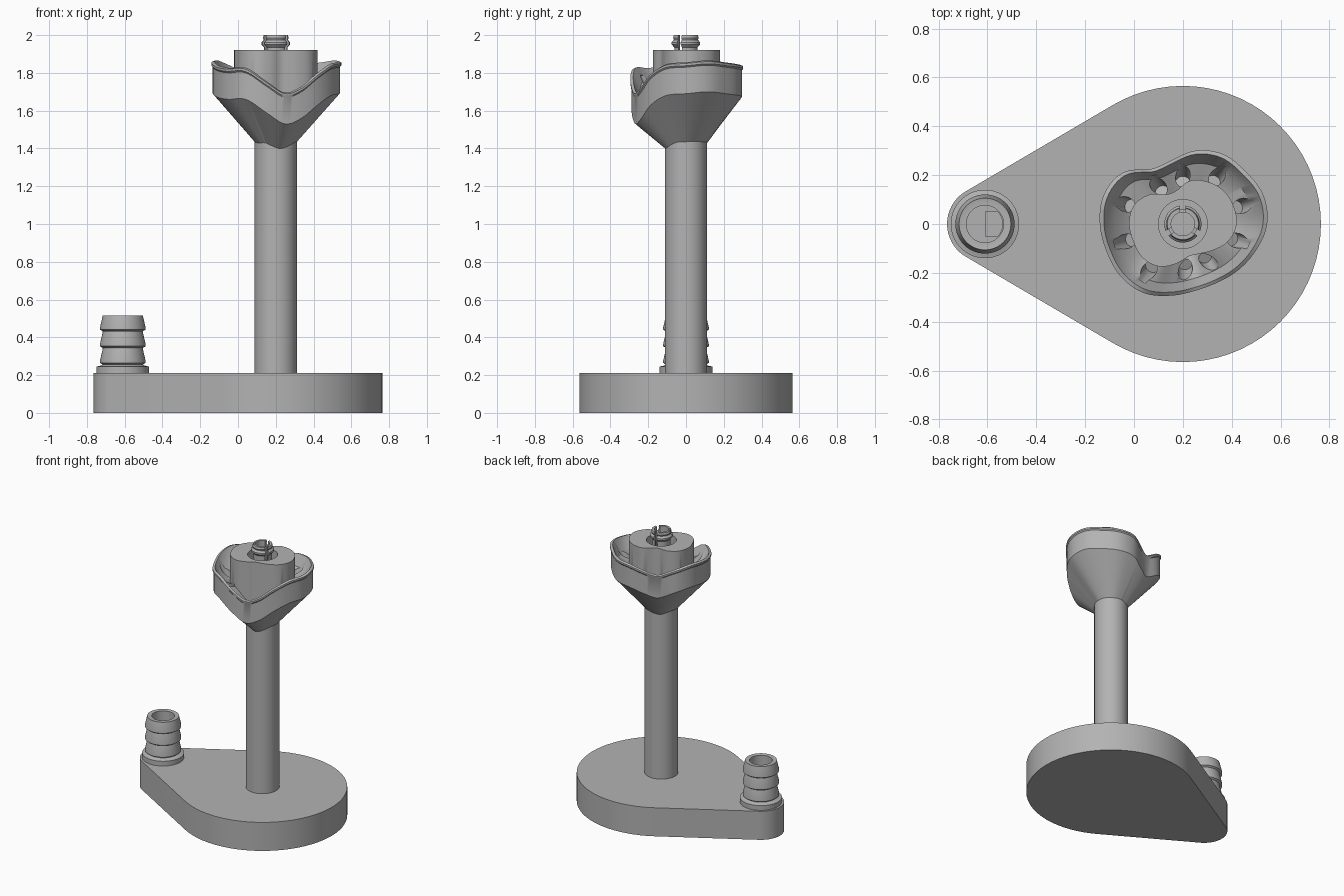
import bpy, bmesh
from math import sin, cos, pi, acos, radians, floor
from mathutils import Vector, Matrix

if "Cube" in bpy.data.objects:
    bpy.data.objects.remove(bpy.data.objects["Cube"])

STEM = Vector((0.2, 0, 0))
SPOUT = Vector((-0.61, 0, 0))

grey = bpy.data.materials.new("plain_grey")
grey.use_nodes = True
grey.diffuse_color = (0.45, 0.45, 0.45, 1)
grey.node_tree.nodes["Principled BSDF"].inputs["Base Color"].default_value = grey.diffuse_color


def finish(name, bm):
    bmesh.ops.recalc_face_normals(bm, faces=bm.faces)
    mesh = bpy.data.meshes.new(name)
    bm.to_mesh(mesh)
    bm.free()
    mesh.materials.append(grey)
    obj = bpy.data.objects.new(name, mesh)
    bpy.context.collection.objects.link(obj)
    return obj


def select(obj):
    bpy.ops.object.select_all(action='DESELECT')
    obj.select_set(True)
    bpy.context.view_layer.objects.active = obj


def smooth(obj, angle=30):
    select(obj)
    bpy.ops.object.shade_smooth_by_angle(angle=radians(angle))


def loft(name, rings):
    """Skin a stack of closed rings and cap both ends."""
    bm = bmesh.new()
    loops = [[bm.verts.new(p) for p in ring] for ring in rings]
    n = len(loops[0])
    for a, b in zip(loops, loops[1:]):
        for i in range(n):
            j = (i + 1) % n
            bm.faces.new((a[i], a[j], b[j], b[i]))
    bm.faces.new(loops[0])
    bm.faces.new(loops[-1])
    return finish(name, bm)


def circle(center, r, z, n=64):
    return [center + Vector((r * cos(2 * pi * i / n), r * sin(2 * pi * i / n), z)) for i in range(n)]


def lathe(name, center, profile):
    return loft(name, [circle(center, r, z) for r, z in profile])


def prism(name, outline, z0, z1):
    return loft(name, [[Vector((p[0], p[1], z)) for p in outline] for z in (z0, z1)])


def carve(obj, cutters):
    """Subtract each cutter and remove it."""
    for cutter in cutters:
        select(obj)
        mod = obj.modifiers.new("carve", 'BOOLEAN')
        mod.operation, mod.solver, mod.object = 'DIFFERENCE', 'EXACT', cutter
        bpy.ops.object.modifier_apply(modifier=mod.name)
        bpy.data.objects.remove(cutter)


def wave(values, t):
    """Periodic smooth interpolation, t in turns."""
    n = len(values)
    u = t * n
    i = floor(u)
    f = u - i
    a, b, c, d = (values[(i + k) % n] for k in (-1, 0, 1, 2))
    return b + f / 2 * (c - a + f * (2 * a - 5 * b + 4 * c - d + f * (3 * (b - c) + d - a)))


# Teardrop base
big, small = 0.565, 0.155
tangent = pi - acos((big - small) / (STEM.x - SPOUT.x))


def arc(center, r, start, end, n=48):
    step = (end - start) / n
    return [(center.x + r * cos(start + step * i), center.y + r * sin(start + step * i)) for i in range(n + 1)]


outline = arc(STEM, big, -tangent, tangent) + arc(SPOUT, small, tangent, 2 * pi - tangent)
base = prism("base", outline, 0, 0.21)
d_hole = prism("d_hole", arc(SPOUT, 0.072, -0.8, 0.8, 16) + [(-0.608, 0.052), (-0.608, -0.052)], 0.05, 0.4)
carve(base, [d_hole])
smooth(base)

# Hose spout with three barbs and an open bore
spout = [(0.076, 0.2), (0.14, 0.2), (0.14, 0.245), (0.118, 0.25), (0.108, 0.255)]
for k in range(3):
    z = 0.265 + 0.088 * k
    spout += [(0.108, z - 0.008), (0.121, z), (0.121, z + 0.01), (0.106, z + 0.075)]
spout += [(0.103, 0.515), (0.076, 0.515)]


def tube(name, center, profile):
    obj = lathe(name, center, profile + [profile[0]])
    bm = bmesh.new()
    bm.from_mesh(obj.data)
    bmesh.ops.delete(bm, geom=[f for f in bm.faces if len(f.verts) > 4], context='FACES_ONLY')
    bmesh.ops.remove_doubles(bm, verts=bm.verts, dist=1e-5)
    bmesh.ops.recalc_face_normals(bm, faces=bm.faces)
    bm.to_mesh(obj.data)
    bm.free()
    return obj


smooth(tube("hose_spout", SPOUT, spout))

# Column
smooth(lathe("column", STEM, [(0.112, 0.2), (0.112, 1.44)]))

# Wavy cup: outline radius, rim height and boss radius around the stem
rim_r = [.345, .35, .335, .33, .305, .265, .26, .325, .345, .34, .332, .333, .325, .298, .278, .278, .295, .318]
rim_z = [1.85, 1.86, 1.85, 1.84, 1.83, 1.79, 1.77, 1.83, 1.86, 1.85, 1.83, 1.82, 1.82, 1.75, 1.69, 1.72, 1.79, 1.84]
boss_r = [.22, .22, .215, .2, .18, .14, .14, .185, .215, .22, .215, .215, .2, .165, .135, .14, .165, .2]


def ring(rule, n=108):
    pts = []
    for i in range(n):
        t = i / n
        r, z = rule(wave(rim_r, t), wave(rim_z, t), wave(boss_r, t))
        pts.append(STEM + Vector((r * cos(2 * pi * t), r * sin(2 * pi * t), z)))
    return pts


cup = loft("wavy_cup", [ring(rule) for rule in (
    lambda r, z, b: (0.1, 1.42 + 0.2 * (z - 1.84)),
    lambda r, z, b: (r * 0.98, z - 0.16),
    lambda r, z, b: (r * 0.98, z - 0.02),
    lambda r, z, b: (r, z - 0.012),
    lambda r, z, b: (r, z),
    lambda r, z, b: (r * 0.95, z + 0.006),
    lambda r, z, b: (r * 0.82, z - 0.07),
    lambda r, z, b: (b, z - 0.1),
    lambda r, z, b: (b, 1.92),
    lambda r, z, b: (0.1, 1.92),
    lambda r, z, b: (0.1, 1.83),
)])

# Drain holes around the trough
drills = []
for deg in (17, 54, 90, 123, 161, 197, 234, 273, 304, 343):
    t = deg / 360
    r = (wave(boss_r, t) + 0.82 * wave(rim_r, t)) / 2
    bm = bmesh.new()
    bmesh.ops.create_cone(bm, cap_ends=True, segments=20, radius1=0.03, radius2=0.03, depth=0.13)
    a = radians(deg)
    spot = STEM + Vector((r * cos(a), r * sin(a), wave(rim_z, t) - 0.085))
    bm.transform(Matrix.Translation(spot) @ Matrix.Rotation(a, 4, 'Z') @ Matrix.Rotation(radians(25), 4, 'Y'))
    drills.append(finish("drill", bm))
carve(cup, drills)
smooth(cup, 35)

# Split snap fitting standing in the boss
clip = tube("snap_fitting", STEM, [
    (0.048, 1.82), (0.062, 1.82), (0.062, 1.935), (0.076, 1.95), (0.076, 1.962),
    (0.064, 1.975), (0.068, 1.985), (0.064, 2.0), (0.048, 2.0)])
slots = []
for deg in (90, 210, 330):
    bm = bmesh.new()
    bmesh.ops.create_cube(bm, size=1)
    bm.transform(Matrix.Translation(STEM) @ Matrix.Rotation(radians(deg), 4, 'Z')
                 @ Matrix.Translation((0.07, 0, 1.96)) @ Matrix.Diagonal((0.08, 0.022, 0.2, 1)))
    slots.append(finish("slot", bm))
carve(clip, slots)
smooth(clip)
